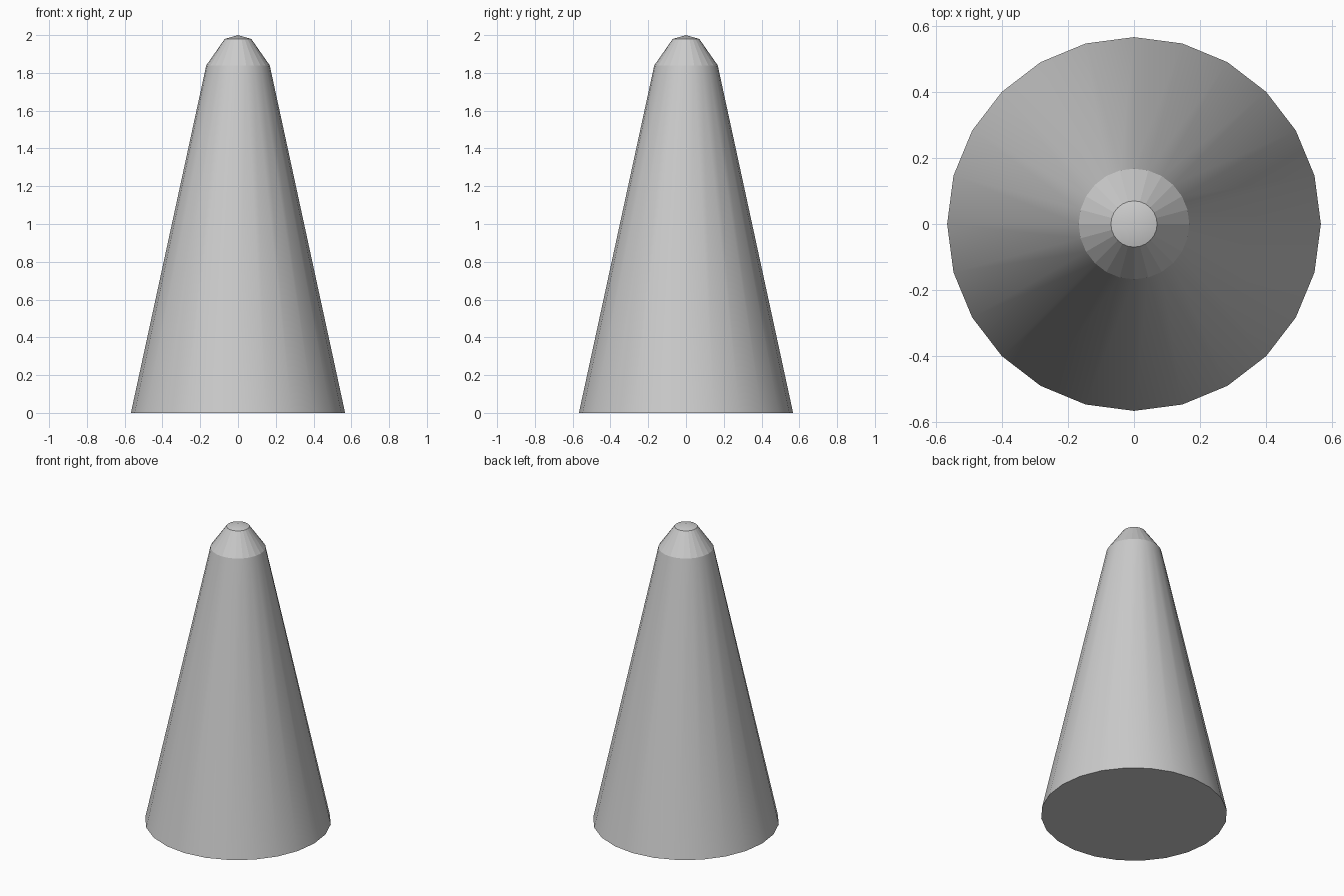
import bpy, bmesh, math

if "Cube" in bpy.data.objects:
    bpy.data.objects.remove(bpy.data.objects["Cube"])

SIDES = 24
PROFILE = [(0.567, 0.0), (0.168, 1.84), (0.07, 1.98)]  # radius, height
APEX = 2.0

bm = bmesh.new()
rings = []
for r, z in PROFILE:
    rings.append([bm.verts.new((r * math.cos(2 * math.pi * i / SIDES),
                                r * math.sin(2 * math.pi * i / SIDES), z))
                  for i in range(SIDES)])
tip = bm.verts.new((0, 0, APEX))

# flat base
bm.faces.new(list(reversed(rings[0])))

for i in range(SIDES):
    j = (i + 1) % SIDES
    # smooth main cone, then faceted shoulder
    for k in range(2):
        f = bm.faces.new((rings[k][i], rings[k][j], rings[k + 1][j], rings[k + 1][i]))
        f.smooth = (k == 0)
    # shallow smooth cap
    bm.faces.new((rings[2][i], rings[2][j], tip)).smooth = True

mesh = bpy.data.meshes.new("cone_body")
bm.to_mesh(mesh)
bm.free()
bpy.context.collection.objects.link(bpy.data.objects.new("cone_body", mesh))
